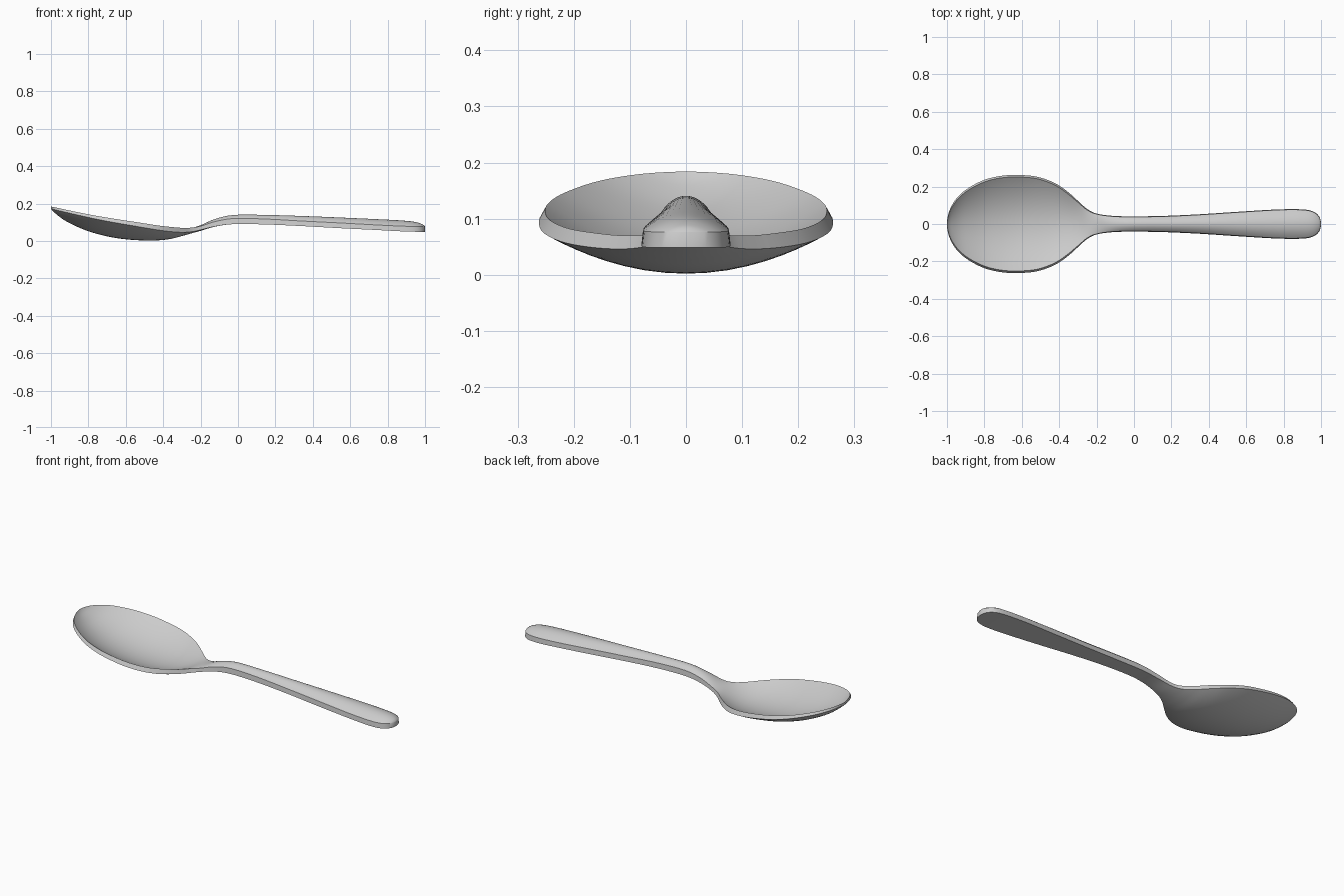
import bpy, bmesh, math

cube = bpy.data.objects.get("Cube")
if cube:
    bpy.data.objects.remove(cube, do_unlink=True)

# Stations along the spoon:
# x, half width, rim top, centre top, rim bottom, centre bottom
STATIONS = [
    (-1.00, 0.000, .184, .184, .172, .172),
    (-0.98, 0.088, .180, .160, .167, .150),
    (-0.92, 0.167, .167, .118, .153, .106),
    (-0.82, 0.228, .146, .073, .130, .059),
    (-0.72, 0.256, .128, .044, .109, .029),
    (-0.62, 0.262, .112, .026, .091, .011),
    (-0.52, 0.253, .097, .019, .074, .003),
    (-0.43, 0.222, .083, .020, .059, .003),
    (-0.36, 0.177, .075, .030, .050, .011),
    (-0.30, 0.124, .070, .048, .046, .026),
    (-0.25, 0.080, .071, .068, .049, .040),
    (-0.20, 0.056, .079, .084, .059, .054),
    (-0.12, 0.044, .104, .118, .078, .077),
    (-0.02, 0.041, .120, .139, .090, .090),
    (0.15, 0.043, .117, .139, .088, .088),
    (0.35, 0.052, .106, .133, .079, .079),
    (0.55, 0.065, .096, .125, .068, .068),
    (0.75, 0.077, .085, .116, .058, .058),
    (0.88, 0.079, .079, .109, .051, .051),
    (0.95, 0.070, .077, .101, .049, .049),
    (0.988, 0.043, .076, .088, .049, .049),
    (1.00, 0.000, .076, .076, .049, .049),
]
STEPS = 5      # rings between stations
ACROSS = 20    # divisions across the width


def mirrored(p):
    return (p[0], -p[1]) + p[2:]


def spline(points):
    """Smooth curve through the stations, rounded at both ends."""
    pts = [mirrored(points[1])] + points + [mirrored(points[-2])]
    out = []
    for i in range(1, len(pts) - 2):
        for s in range(STEPS):
            t = s / STEPS
            out.append([0.5 * (2 * b + (c - a) * t + (2 * a - 5 * b + 4 * c - d) * t * t
                               + (3 * b - a - 3 * c + d) * t ** 3)
                        for a, b, c, d in zip(*pts[i - 1:i + 3])])
    return out + [list(points[-1])]


def section(x, w, rim_top, mid_top, rim_bot, mid_bot):
    """Closed ring: curved top, narrow side wall, curved underside."""
    fade = min(1, max(0, (-0.2 - x) / 0.15))
    top_w = w - min(0.003 + 0.008 * fade, 0.3 * w)
    ts = [math.sin(math.pi / 2 * (2 * k / ACROSS - 1)) for k in range(ACROSS + 1)]
    top = [(x, top_w * t, rim_top + (mid_top - rim_top) * (1 - t * t)) for t in ts]
    bottom = [(x, w * t, rim_bot + (mid_bot - rim_bot) * (1 - t * t)) for t in reversed(ts)]
    return top + bottom


# Polished metal colour
metal = bpy.data.materials.new("light grey metal")
metal.use_nodes = True
colour = (0.6, 0.6, 0.6, 1)
metal.diffuse_color = colour
metal.node_tree.nodes["Principled BSDF"].inputs["Base Color"].default_value = colour

# Spoon body: bowl, neck and handle lofted as one piece
bm = bmesh.new()
rings = [[bm.verts.new(p) for p in section(*s)] for s in spline(STATIONS)]
for a, b in zip(rings, rings[1:]):
    n = len(a)
    for k in range(n):
        bm.faces.new((a[k], b[k], b[(k + 1) % n], a[(k + 1) % n]))
bmesh.ops.remove_doubles(bm, verts=bm.verts, dist=0.0002)
# Close the thin seams at both tips
bmesh.ops.holes_fill(bm, edges=[e for e in bm.edges if e.is_boundary], sides=0)
bmesh.ops.recalc_face_normals(bm, faces=bm.faces)

mesh = bpy.data.meshes.new("spoon")
bm.to_mesh(mesh)
bm.free()
mesh.materials.append(metal)
spoon = bpy.data.objects.new("spoon", mesh)
bpy.context.collection.objects.link(spoon)

# Smooth surfaces, crisp rim
bpy.context.view_layer.objects.active = spoon
spoon.select_set(True)
bpy.ops.object.shade_smooth_by_angle(angle=math.radians(35))
